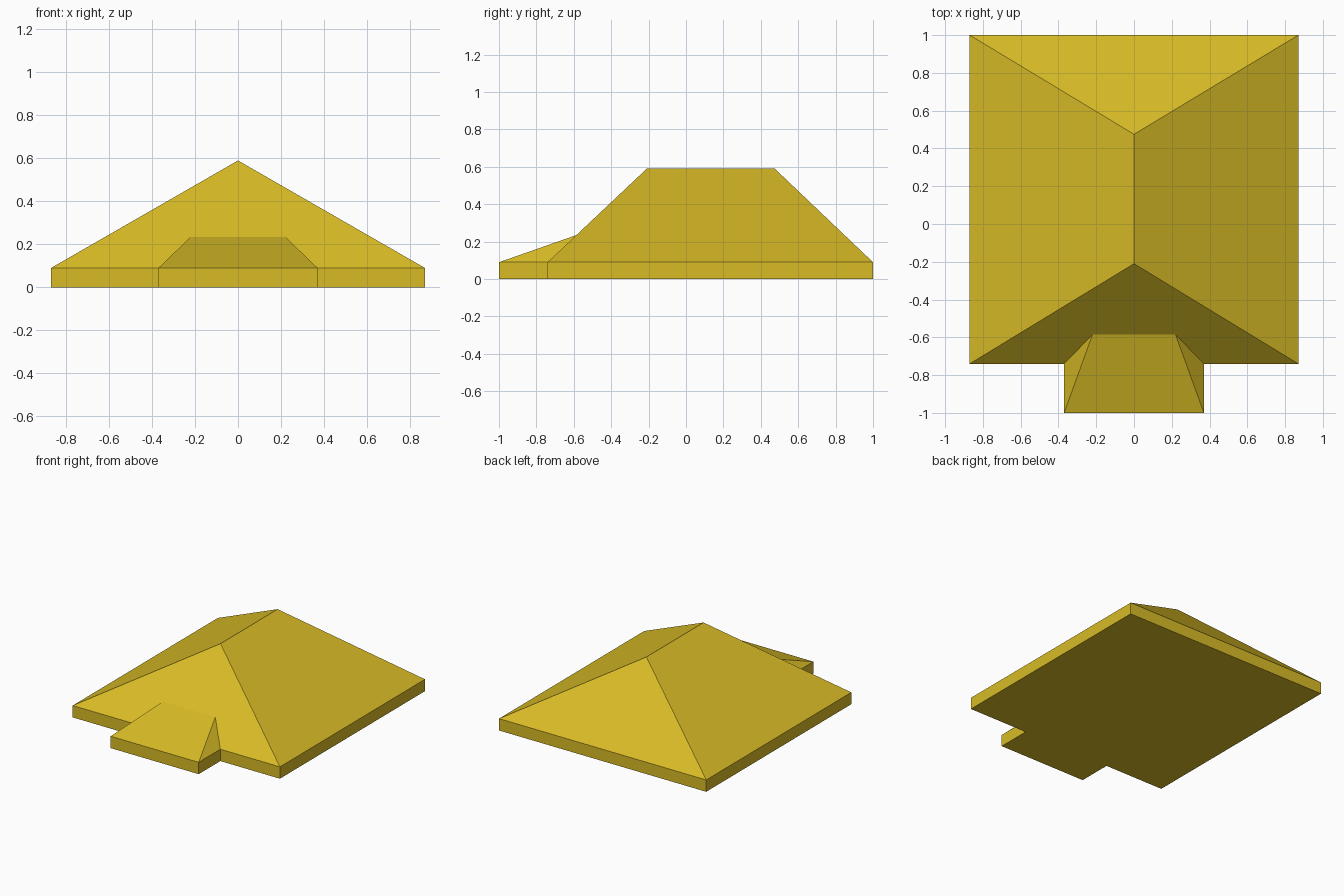
import bpy
import bmesh

cube = bpy.data.objects.get("Cube")
if cube:
    bpy.data.objects.remove(cube, do_unlink=True)

# Main dimensions
EAVE, RIDGE = 0.09, 0.59
HALF_W, FRONT, BACK = 0.87, -0.74, 1.0
RIDGE_FRONT, RIDGE_BACK = -0.21, 0.475
PORCH_W, PORCH_FRONT = 0.37, -1.0
PORCH_TOP_W, PORCH_TOP = 0.22, 0.235
# Depth at which the porch top meets the front hip slope
PORCH_BACK = FRONT + (RIDGE_FRONT - FRONT) * (PORCH_TOP - EAVE) / (RIDGE - EAVE)

# Single flat colour
paint = bpy.data.materials.new("mustard_yellow")
paint.use_nodes = True
colour = (0.69, 0.50, 0.019, 1)
paint.diffuse_color = colour
shader = next(n for n in paint.node_tree.nodes if n.type == "BSDF_PRINCIPLED")
shader.inputs["Base Color"].default_value = colour
shader.inputs["Roughness"].default_value = 0.8

bm = bmesh.new()

# Eave slab: footprint with porch, extruded up
right_side = [(-PORCH_W, PORCH_FRONT), (-PORCH_W, FRONT), (-HALF_W, FRONT), (-HALF_W, BACK)]
outline = right_side + [(-x, y) for x, y in reversed(right_side)]
low = [bm.verts.new((x, y, 0)) for x, y in outline]
top = [bm.verts.new((x, y, EAVE)) for x, y in outline]
bm.faces.new(low)
for i in range(len(outline)):
    j = (i + 1) % len(outline)
    bm.faces.new((low[i], low[j], top[j], top[i]))
porch_r, inner_r, front_r, back_r, back_l, front_l, inner_l, porch_l = top

# Main hip roof
ridge_f = bm.verts.new((0, RIDGE_FRONT, RIDGE))
ridge_b = bm.verts.new((0, RIDGE_BACK, RIDGE))
peak_r = bm.verts.new((-PORCH_TOP_W, PORCH_BACK, PORCH_TOP))
peak_l = bm.verts.new((PORCH_TOP_W, PORCH_BACK, PORCH_TOP))
bm.faces.new((front_r, back_r, ridge_b, ridge_f))
bm.faces.new((front_l, back_l, ridge_b, ridge_f))
bm.faces.new((back_r, back_l, ridge_b))
bm.faces.new((front_r, inner_r, peak_r, peak_l, inner_l, front_l, ridge_f))

# Porch roof slope and its side cheeks
bm.faces.new((porch_r, porch_l, peak_l, peak_r))
bm.faces.new((porch_r, inner_r, peak_r))
bm.faces.new((porch_l, inner_l, peak_l))

bmesh.ops.recalc_face_normals(bm, faces=bm.faces)
mesh = bpy.data.meshes.new("hip_roof")
bm.to_mesh(mesh)
bm.free()
mesh.materials.append(paint)
roof = bpy.data.objects.new("hip_roof", mesh)
bpy.context.collection.objects.link(roof)
